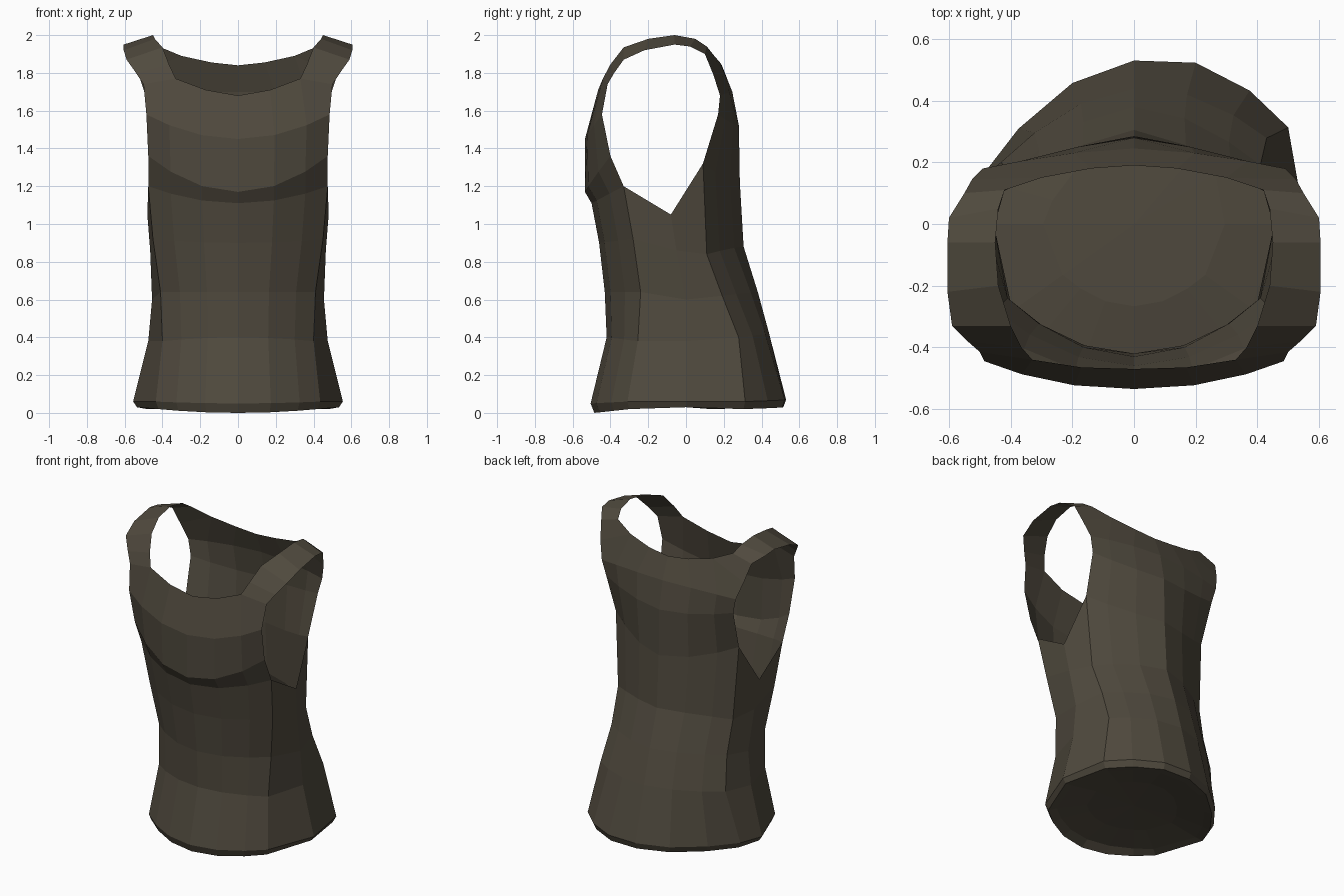
import bpy, bmesh
from mathutils import Vector

if "Cube" in bpy.data.objects:
    bpy.data.objects.remove(bpy.data.objects["Cube"])

F = (0, 0.4, 0.75, 1)  # column positions from centre line to panel edge


def panel(zc, yc, edge, power=2.2):
    """Half row of a front or back panel, centre to edge."""
    ex, ey, ez = edge
    return [(ex * f, yc + (ey - yc) * f ** power, zc + (ez - zc) * f * f) for f in F]


def ring(zf, yf, fe, side, be, zb, yb, power):
    """Half ring: front panel, side point, back panel."""
    return panel(zf, yf, fe, 2.0) + [side] + panel(zb, yb, be, power)[::-1]


# Hem, waist and underarm rings
rings = [
    ring(0.0, -.485, (.42, -.30, .02), (.535, 0, .03), (.48, .22, .02), .03, .515, 2.2),
    ring(0.05, -.505, (.435, -.31, .06), (.555, 0, .06), (.50, .23, .06), .07, .53, 2.2),
    ring(0.40, -.42, (.40, -.255, .38), (.475, 0, .38), (.43, .24, .40), .42, .44, 1.9),
    ring(0.64, -.43, (.41, -.24, .64), (.455, 0, .60), (.41, .175, .62), .64, .38, 1.7),
    ring(0.90, -.46, (.45, -.28, .92), (.465, -.05, .86), (.42, .11, .84), .88, .305, 1.5),
    ring(1.11, -.50, (.475, -.33, 1.20), (.48, -.08, 1.05), (.45, .09, 1.32), 1.22, .285, 1.4),
]

# Chest rows up to the front neckline
front = [
    rings[-1][:4],
    panel(1.17, -.535, (.475, -.40, 1.36)),
    panel(1.45, -.535, (.485, -.445, 1.58)),
    [(0, -.47, 1.68), (.17, -.465, 1.71), (.33, -.44, 1.77), (.50, -.415, 1.74)],
]
# Upper back rows up to the back neckline
back = [
    rings[-1][5:][::-1],
    panel(1.52, .28, (.465, .17, 1.58), 1.4),
    panel(1.70, .245, (.49, .18, 1.68), 1.6),
    [(0, .19, 1.84), (.14, .18, 1.855), (.30, .15, 1.89), (.525, .145, 1.79)],
]
# Shoulder strap: neck edge and armhole edge, front to back
strap = [
    front[-1][2:],
    [(.365, -.40, 1.845), (.54, -.38, 1.80)],
    [(.40, -.33, 1.935), (.59, -.33, 1.87)],
    [(.44, -.20, 1.98), (.605, -.22, 1.92)],
    [(.45, -.06, 2.0), (.605, -.06, 1.95)],
    [(.44, .05, 1.98), (.60, .02, 1.94)],
    [(.42, .11, 1.94), (.55, .10, 1.90)],
    back[-1][2:],
]


# Recessed floor inside the hem
def inset(s, z):
    return [(x * s, y * s, z) for x, y, _ in rings[0]]


floor = [rings[0], inset(.9, .035), inset(.55, .065), inset(0, .075)]

bm = bmesh.new()


def loft(rows, sx):
    grid = []
    for row in rows:
        line = []
        for x, y, z in row:
            if y > 0:  # slight sideways swing of the back of the hem
                y += .18 * x * sx * max(0, 1 - z / .8)
            line.append(bm.verts.new(Vector((x * sx, y, z))))
        grid.append(line)
    for a, b in zip(grid, grid[1:]):
        for i in range(len(a) - 1):
            bm.faces.new((a[i], a[i + 1], b[i + 1], b[i]))


for sx in (1, -1):
    for rows in (rings, front, back, strap, floor):
        loft(rows, sx)
bmesh.ops.remove_doubles(bm, verts=bm.verts, dist=0.001)
bmesh.ops.recalc_face_normals(bm, faces=bm.faces)

mesh = bpy.data.meshes.new("tank_top")
bm.to_mesh(mesh)
bm.free()
top = bpy.data.objects.new("tank_top", mesh)
bpy.context.collection.objects.link(top)

cloth = bpy.data.materials.new("dark_cloth")
cloth.diffuse_color = (0.08, 0.068, 0.048, 1)
cloth.use_nodes = True
cloth.node_tree.nodes["Principled BSDF"].inputs["Base Color"].default_value = cloth.diffuse_color
mesh.materials.append(cloth)
